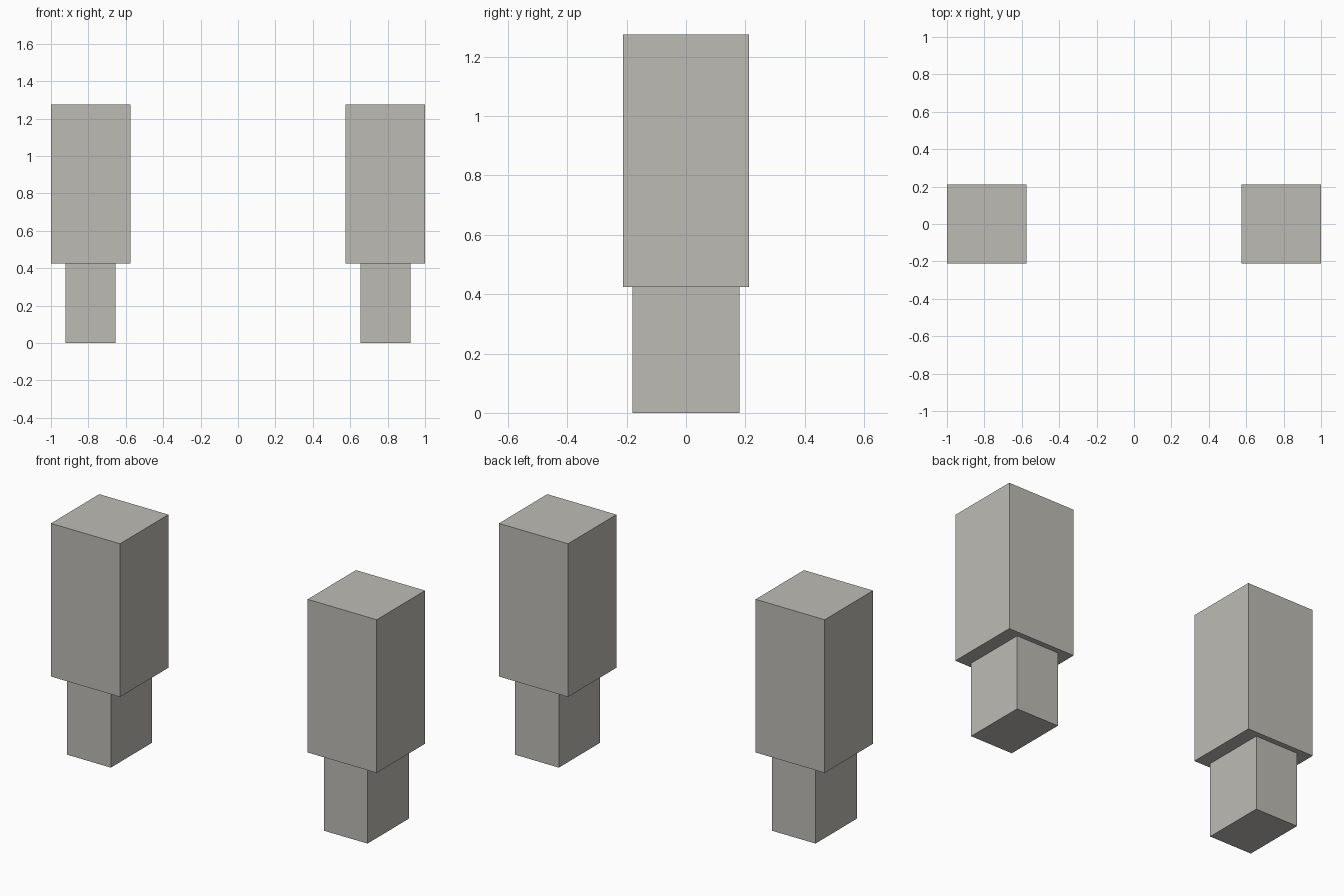
import bpy

if "Cube" in bpy.data.objects:
    bpy.data.objects.remove(bpy.data.objects["Cube"], do_unlink=True)

# Single warm grey material
grey = bpy.data.materials.new("warm grey")
grey.use_nodes = True
colour = (0.51, 0.50, 0.46, 1)
grey.diffuse_color = colour
grey.node_tree.nodes["Principled BSDF"].inputs["Base Color"].default_value = colour


def block(name, x, size, bottom):
    """Box of the given size standing on height bottom."""
    bpy.ops.mesh.primitive_cube_add(size=1, location=(x, 0, bottom + size[2] / 2))
    obj = bpy.context.object
    obj.name = name
    obj.scale = size
    bpy.ops.object.transform_apply(location=False, rotation=False, scale=True)
    obj.data.materials.append(grey)


# A narrow lower post carrying a wider upper block on each side
for side, sign in (("left", 1), ("right", -1)):
    x = sign * 0.788
    block(side + "_lower_post", x, (0.268, 0.362, 0.425), 0)
    block(side + "_upper_block", x, (0.424, 0.424, 0.85), 0.425)
